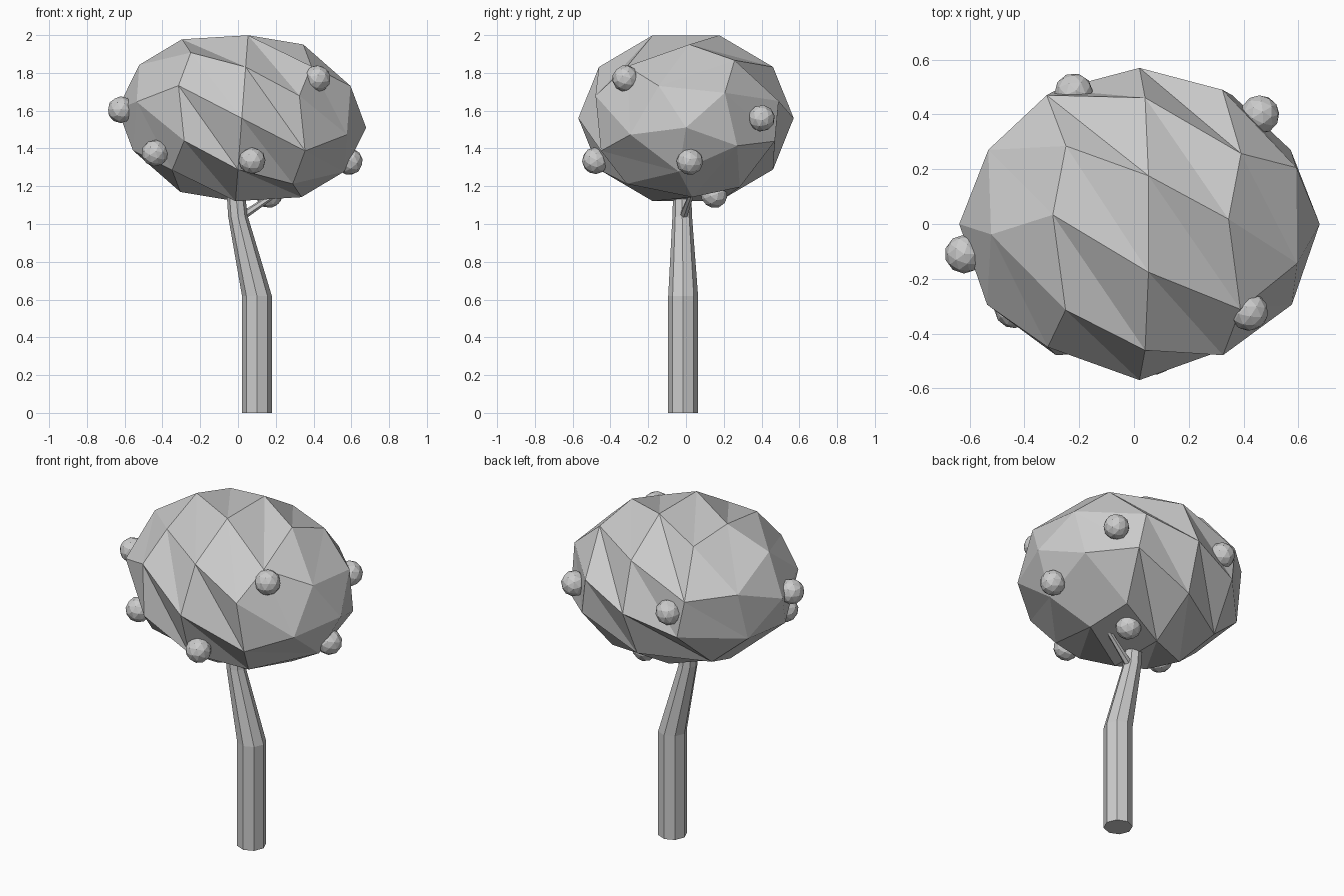
import bpy, bmesh
from math import radians, sin, cos, pi
from mathutils import Vector, Matrix

if "Cube" in bpy.data.objects:
    bpy.data.objects.remove(bpy.data.objects["Cube"])


def make_object(name, bm):
    mesh = bpy.data.meshes.new(name)
    bmesh.ops.recalc_face_normals(bm, faces=bm.faces)
    bm.to_mesh(mesh)
    bm.free()
    ob = bpy.data.objects.new(name, mesh)
    bpy.context.collection.objects.link(ob)
    return ob


def tube(name, rings, sides, axis=Vector((0, 0, 1))):
    """Loft polygonal rings (x, y, z, radius) and cap both ends."""
    bm = bmesh.new()
    rot = Vector((0, 0, 1)).rotation_difference(axis)
    loops = []
    for x, y, z, r in rings:
        loops.append([bm.verts.new(Vector((x, y, z)) + rot @ Vector(
            (r * cos(2 * pi * i / sides), r * sin(2 * pi * i / sides), 0)))
            for i in range(sides)])
    for a, b in zip(loops, loops[1:]):
        for i in range(sides):
            j = (i + 1) % sides
            bm.faces.new((a[i], a[j], b[j], b[i]))
    bm.faces.new(loops[0][::-1])
    bm.faces.new(loops[-1])
    return make_object(name, bm)


# Bent octagonal trunk, its top hidden in the canopy
tube("trunk", [(0.10, -0.015, 0, 0.079), (0.10, -0.015, 0.62, 0.079),
               (0.0, -0.02, 1.04, 0.052), (-0.02, -0.02, 1.25, 0.045)], 8)

# Small side branch
tube("branch", [(0.02, -0.015, 1.04, 0.022), (0.20, 0.03, 1.16, 0.014)], 6,
     Vector((0.18, 0.045, 0.12)).normalized())

# Canopy: icosphere lying along x, twisted, flattened and tilted
bm = bmesh.new()
bmesh.ops.create_icosphere(bm, subdivisions=2, radius=1)
tilt = Matrix.Rotation(radians(4.3), 3, 'Y')
for v in bm.verts:
    p = Vector((-v.co.z, v.co.y, v.co.x))
    p = Matrix.Rotation(radians(76 * p.x), 3, 'X') @ p
    v.co = tilt @ Vector((p.x * 0.66, p.y * 0.57, p.z * 0.463)) + Vector((0.02, 0, 1.56))
make_object("canopy", bm)

# Round fruits set into the canopy surface
fruits = [(-0.62, -0.11, 1.605), (-0.44, -0.31, 1.375), (0.42, -0.32, 1.77),
          (0.075, -0.48, 1.335), (0.59, 0.02, 1.33), (0.46, 0.40, 1.56),
          (-0.22, 0.48, 1.60), (0.165, 0.15, 1.155)]
for n, pos in enumerate(fruits):
    bm = bmesh.new()
    bmesh.ops.create_icosphere(bm, subdivisions=2, radius=0.071)
    turn = Matrix.Rotation(n * 0.9, 4, 'Z') @ Matrix.Rotation(n * 0.5, 4, 'X')
    bmesh.ops.transform(bm, matrix=Matrix.Translation(pos) @ turn, verts=bm.verts)
    make_object(f"fruit_{n + 1}", bm)
